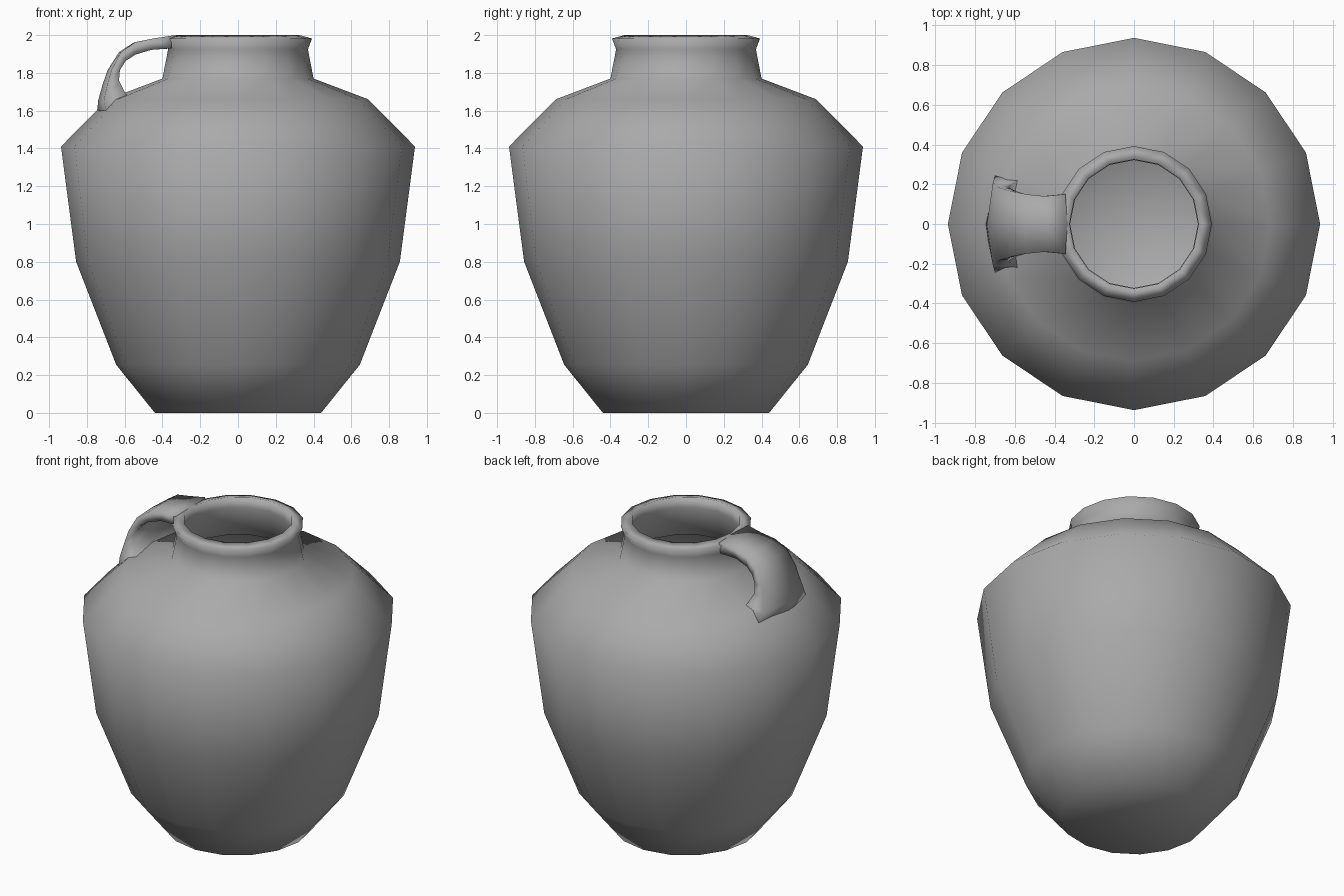
import bpy
import bmesh
from math import cos, sin, pi

SIDES = 16

cube = bpy.data.objects.get("Cube")
if cube:
    bpy.data.objects.remove(cube, do_unlink=True)

clay = bpy.data.materials.new("grey_clay")
clay.use_nodes = True
clay.diffuse_color = (0.4, 0.4, 0.4, 1)
clay.node_tree.nodes["Principled BSDF"].inputs["Base Color"].default_value = (0.4, 0.4, 0.4, 1)


def finish(name, bm):
    """Turn the bmesh into a smooth clay object."""
    bmesh.ops.recalc_face_normals(bm, faces=bm.faces)
    for face in bm.faces:
        face.smooth = True
    mesh = bpy.data.meshes.new(name)
    bm.to_mesh(mesh)
    bm.free()
    mesh.materials.append(clay)
    obj = bpy.data.objects.new(name, mesh)
    bpy.context.collection.objects.link(obj)
    return obj


def bridge(bm, rings):
    """Join consecutive closed rings of vertices with quads."""
    for a, b in zip(rings, rings[1:]):
        n = len(a)
        for i in range(n):
            j = (i + 1) % n
            bm.faces.new((a[i], a[j], b[j], b[i]))


# Jar body: outer wall up to the lip, then down the inner wall
outer = [(0.44, 0), (0.645, 0.255), (0.857, 0.80), (0.937, 1.41),
         (0.69, 1.66), (0.40, 1.77), (0.37, 1.925), (0.392, 1.982), (0.325, 2.0)]
inner = [(0.322, 1.93), (0.35, 1.74), (0.65, 1.62), (0.88, 1.40),
         (0.80, 0.80), (0.59, 0.27), (0.41, 0.05)]
bm = bmesh.new()
rings = []
for r, z in outer + inner:
    angles = [2 * pi * i / SIDES for i in range(SIDES)]
    rings.append([bm.verts.new((r * cos(a), r * sin(a), z)) for a in angles])
bridge(bm, rings)
bm.faces.new(rings[0])
centre = bm.verts.new((0, 0, 0.05))
for i in range(SIDES):
    bm.faces.new((rings[-1][i], rings[-1][(i + 1) % SIDES], centre))
finish("jar_body", bm)

# Strap handle: top x, z; underside x, z; half width; setback of the edges
stations = [
    (-0.335, 1.998, -0.345, 1.93, 0.15, -0.01),
    (-0.45, 1.982, -0.46, 1.922, 0.14, 0),
    (-0.55, 1.962, -0.55, 1.896, 0.15, 0.005),
    (-0.63, 1.91, -0.605, 1.863, 0.165, 0.01),
    (-0.69, 1.815, -0.645, 1.815, 0.18, 0.02),
    (-0.718, 1.735, -0.655, 1.76, 0.19, 0.025),
    (-0.74, 1.655, -0.625, 1.69, 0.21, 0.03),
    (-0.75, 1.56, -0.60, 1.64, 0.27, 0.06),
]
bm = bmesh.new()
rings = []
for tx, tz, ux, uz, w, back in stations:
    section = [(tx + back, -w, tz), (tx, 0, tz), (tx + back, w, tz),
               (ux + back, w, uz), (ux, 0, uz), (ux + back, -w, uz)]
    rings.append([bm.verts.new(p) for p in section])
bridge(bm, rings)
bm.faces.new(rings[0])
bm.faces.new(rings[-1])
finish("handle", bm)
